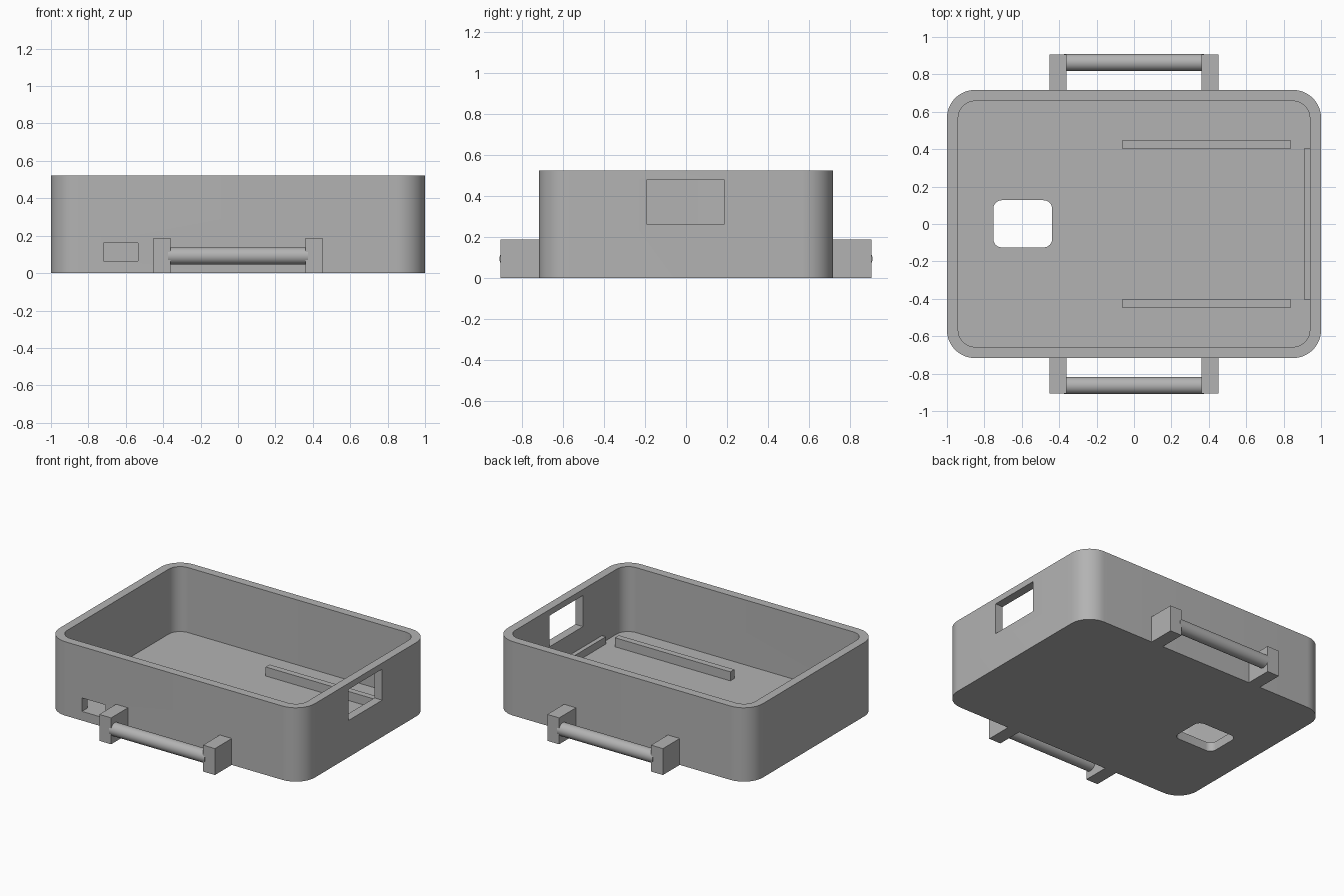
import bpy
import bmesh
from math import pi, radians
from mathutils import Matrix

if "Cube" in bpy.data.objects:
    bpy.data.objects.remove(bpy.data.objects["Cube"])

GREY = (0.45, 0.45, 0.45, 1)
grey = bpy.data.materials.new("plain grey")
grey.use_nodes = True
grey.diffuse_color = GREY
grey.node_tree.nodes["Principled BSDF"].inputs["Base Color"].default_value = GREY


def add_object(name, bm):
    mesh = bpy.data.meshes.new(name)
    bm.to_mesh(mesh)
    bm.free()
    mesh.materials.append(grey)
    obj = bpy.data.objects.new(name, mesh)
    bpy.context.collection.objects.link(obj)
    return obj


def box(name, low, high, radius=0):
    """Box between two corners; radius rounds its upright edges."""
    bm = bmesh.new()
    bmesh.ops.create_cube(bm, size=1)
    for v in bm.verts:
        v.co = [(a + b) / 2 + c * (b - a) for a, b, c in zip(low, high, v.co)]
    if radius:
        upright = [e for e in bm.edges
                   if abs(e.verts[0].co.z - e.verts[1].co.z) > 0.01]
        bmesh.ops.bevel(bm, geom=upright, offset=radius, segments=12,
                        profile=0.5, affect="EDGES")
    return add_object(name, bm)


def smooth(obj):
    bpy.ops.object.select_all(action="DESELECT")
    obj.select_set(True)
    bpy.context.view_layer.objects.active = obj
    bpy.ops.object.shade_smooth_by_angle(angle=radians(30))


# Open tray with rounded corners
FLOOR, TOP, DEPTH, WALL = 0.063, 0.523, 0.717, 0.06
tray = box("tray", (-1, -DEPTH, 0), (1, DEPTH, TOP), 0.15)

# Hollow, side window, front slot and floor opening
cutters = [
    box("hollow_cutter", (WALL - 1, WALL - DEPTH, FLOOR),
        (1 - WALL, DEPTH - WALL, 1), 0.09),
    box("window_cutter", (0.85, -0.19, 0.26), (1.1, 0.185, 0.48)),
    box("slot_cutter", (-0.72, -0.8, FLOOR + 0.002), (-0.535, -0.6, 0.16)),
    box("floor_cutter", (-0.752, -0.125, -0.1), (-0.438, 0.127, 0.2), 0.045),
]
for cutter in cutters:
    mod = tray.modifiers.new(cutter.name, "BOOLEAN")
    mod.operation, mod.solver, mod.object = "DIFFERENCE", "EXACT", cutter
    bpy.context.view_layer.objects.active = tray
    bpy.ops.object.modifier_apply(modifier=mod.name)
    bpy.data.objects.remove(cutter)
smooth(tray)

# Ledge under the window
box("inner_ledge", (0.91, -0.403, FLOOR), (0.945, 0.403, 0.115))

for side, label in ((-1, "front"), (1, "back")):
    # Floor rails
    ys = sorted((side * 0.403, side * 0.447))
    box(label + "_rail", (-0.065, ys[0], FLOOR - 0.005), (0.84, ys[1], 0.127))

    # Handle brackets
    ys = sorted((side * (DEPTH - 0.01), side * 0.905))
    for x, end in ((-0.453, "right"), (0.36, "left")):
        box(f"{label}_{end}_bracket", (x, ys[0], 0), (x + 0.093, ys[1], 0.187))

    # Handle bar
    bm = bmesh.new()
    bmesh.ops.create_cone(
        bm, cap_ends=True, segments=48, radius1=0.046, radius2=0.046, depth=0.75,
        matrix=Matrix.Translation((0, side * 0.864, 0.092)) @ Matrix.Rotation(pi / 2, 4, "Y"))
    smooth(add_object(label + "_handle_bar", bm))
